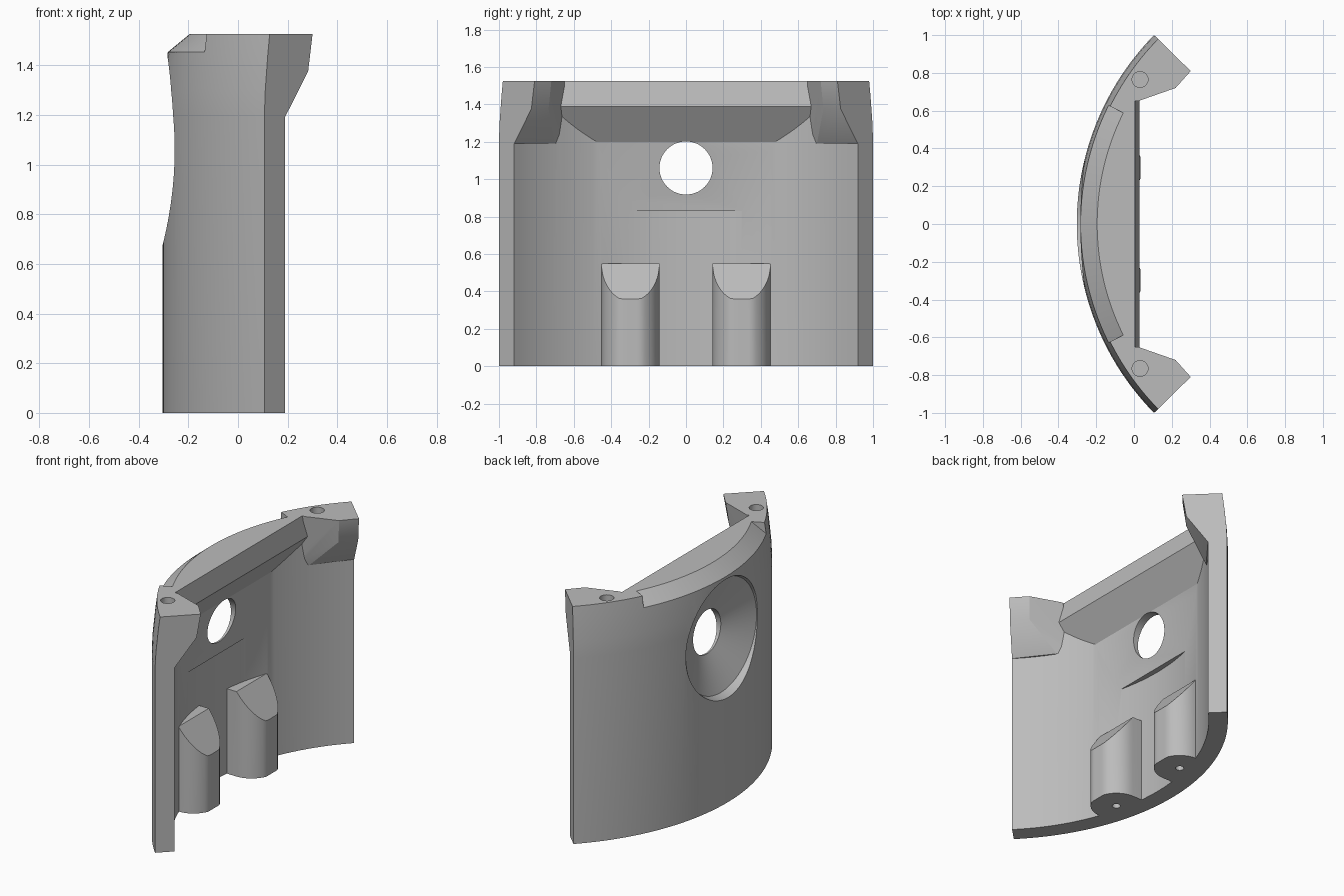
import bpy, bmesh
from math import sin, cos, pi, radians
from mathutils import Vector, Matrix

cube = bpy.data.objects.get("Cube")
if cube:
    bpy.data.objects.remove(cube, do_unlink=True)

AXIS = 1.124          # x of the vertical axis the panel curves around
SPAN = 44.5           # half angle of the panel
R_IN, R_OUT, TOP = 1.311, 1.427, 1.525

grey = bpy.data.materials.new("grey plastic")
grey.use_nodes = True
grey.diffuse_color = (0.5, 0.5, 0.5, 1)
grey.node_tree.nodes["Principled BSDF"].inputs["Base Color"].default_value = (0.5, 0.5, 0.5, 1)


def finish(bm, name):
    bmesh.ops.recalc_face_normals(bm, faces=bm.faces)
    mesh = bpy.data.meshes.new(name)
    bm.to_mesh(mesh)
    bm.free()
    mesh.materials.append(grey)
    ob = bpy.data.objects.new(name, mesh)
    bpy.context.collection.objects.link(ob)
    return ob


def polar(r, deg, z):
    a = radians(deg)
    return Vector((AXIS - r * cos(a), r * sin(a), z))


def loft(rings, name):
    """Closed solid through a list of matching rings."""
    bm = bmesh.new()
    rows = [[bm.verts.new(p) for p in ring] for ring in rings]
    n = len(rows[0])
    for a, b in zip(rows, rows[1:]):
        for i in range(n):
            j = (i + 1) % n
            bm.faces.new((a[i], a[j], b[j], b[i]))
    bm.faces.new(rows[0])
    bm.faces.new(rows[-1])
    return finish(bm, name)


def sector(profile, half, name, steps=48):
    """Sweep an (r, z) profile around the panel axis."""
    angles = [half * (2 * i / steps - 1) for i in range(steps + 1)]
    return loft([[polar(r, a, z) for r, z in profile] for a in angles], name)


def hull(points, name):
    bm = bmesh.new()
    for p in points:
        bm.verts.new(p)
    res = bmesh.ops.convex_hull(bm, input=bm.verts)
    inner = {v for v in res["geom_interior"] if isinstance(v, bmesh.types.BMVert)}
    bmesh.ops.delete(bm, geom=list(inner), context="VERTS")
    return finish(bm, name)


def cylinder(x, y, z, r, depth, name):
    bm = bmesh.new()
    bmesh.ops.create_cone(bm, cap_ends=True, segments=32, radius1=r, radius2=r,
                          depth=depth, matrix=Matrix.Translation((x, y, z)))
    return finish(bm, name)


def combine(ob, other, operation):
    other.hide_render = True
    mod = ob.modifiers.new(operation.lower(), "BOOLEAN")
    mod.operation, mod.solver, mod.object = operation, "EXACT", other
    bpy.context.view_layer.objects.active = ob
    bpy.ops.object.modifier_apply(modifier=mod.name)
    bpy.data.objects.remove(other, do_unlink=True)


# Curved wall, drawn in slightly near the top
panel = sector([(R_IN, 0), (R_OUT, 0), (R_OUT, 1.2), (1.422, 1.3),
                (1.407, 1.45), (1.397, TOP), (R_IN, TOP)], SPAN, "curved_panel")

# Inner pad around the hole and the overhanging top ledge
ledge = loft([[(x, y, z) for x, z in ((-0.32, 0.83), (-0.152, 0.83), (-0.097, 1.2),
               (0.03, 1.39), (0.005, TOP), (-0.32, TOP))] for y in (-0.75, 0.75)], "top_ledge")
combine(ledge, sector([(0.5, 0.3), (1.36, 0.3), (1.36, 1.7), (0.5, 1.7)], 40, "ledge_limit"),
        "INTERSECT")
combine(panel, ledge, "UNION")


def boss(y, name):
    """Round screw boss with a sloping top, running back into the wall."""
    r, x0 = 0.155, -0.11
    outline = [(-0.21, y - r)]
    for i in range(25):
        a = pi * (i / 24 - 0.5)
        outline.append((min(x0 + r * cos(a), 0.035), y + r * sin(a)))
    outline.append((-0.21, y + r))
    ob = loft([[(px, py, z) for px, py in outline] for z in (0, 0.55)], name)
    wedge = loft([[(px, py, z) for px, z in ((x0, 0.55), (0.035, 0.36), (0.3, 0.36),
                  (0.3, 0.7), (x0, 0.7))] for py in (y - 0.3, y + 0.3)], "slope_cutter")
    combine(ob, wedge, "DIFFERENCE")
    return ob


for side in (-1, 1):
    # Top corner lug, tapering down into the wall
    corner = [polar(R_IN, SPAN, 1.19), polar(1.36, SPAN, 1.19), polar(1.36, 29, 1.19),
              (0.02, 0.70, 1.19), polar(1.18, SPAN, 1.375), (0.205, 0.735, 1.375),
              (0.05, 0.69, 1.39), polar(1.155, SPAN, TOP), (0.22, 0.72, TOP),
              (0.05, 0.69, TOP), (0.02, 0.65, TOP), polar(1.37, SPAN, TOP), polar(1.37, 29, TOP)]
    lug = hull([(p[0], p[1] * side, p[2]) for p in corner], "corner_lug")
    combine(panel, lug, "UNION")
    combine(panel, boss(0.297 * side, "screw_boss"), "UNION")
    # Screw holes, top and bottom
    combine(panel, cylinder(0.032, 0.765 * side, TOP, 0.042, 0.3, "top_hole"), "DIFFERENCE")
    combine(panel, cylinder(-0.11, 0.297 * side, 0, 0.025, 0.4, "bottom_hole"), "DIFFERENCE")

# Bevel along the outer top edge
combine(panel, sector([(1.5, 1.45), (1.41, 1.45), (1.319, TOP), (1.294, 1.545), (1.5, 1.545)],
                      26.5, "bevel_cutter", 32), "DIFFERENCE")

# Conical dish and through hole
dish = loft([[(x, r * cos(2 * pi * i / 64), 1.06 + r * sin(2 * pi * i / 64)) for i in range(64)]
             for x, r in ((-0.4, 0.39), (-0.31, 0.385), (-0.25, 0.365), (-0.15, 0.142), (0.2, 0.142))],
            "dish_cutter")
combine(panel, dish, "DIFFERENCE")

# Smooth curves, sharp edges
bpy.ops.object.select_all(action="DESELECT")
panel.select_set(True)
bpy.context.view_layer.objects.active = panel
bpy.ops.object.shade_smooth_by_angle(angle=radians(25))
